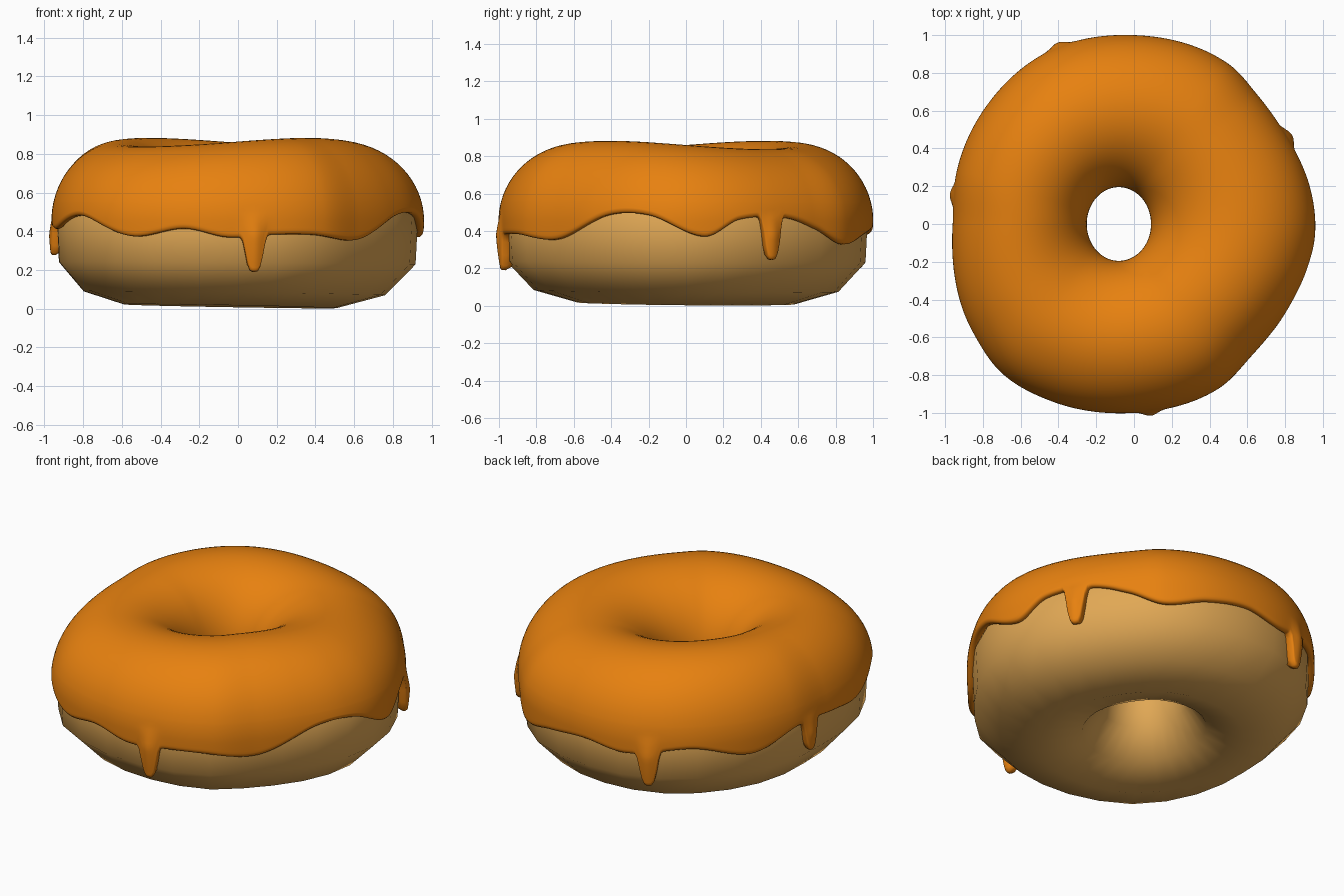
import bpy, bmesh
from math import sin, cos, pi, radians, sqrt, exp, asin

if "Cube" in bpy.data.objects:
    bpy.data.objects.remove(bpy.data.objects["Cube"])

# Periodic smooth curve through (degrees, value) pairs
def curve(pts):
    p = [(a - 360, v) for a, v in pts[-2:]] + pts + [(a + 360, v) for a, v in pts[:3]]
    def f(deg):
        deg %= 360
        for i in range(1, len(p) - 2):
            if p[i][0] <= deg < p[i + 1][0]:
                break
        (a0, v0), (a1, v1), (a2, v2), (a3, v3) = p[i - 1:i + 3]
        h = a2 - a1
        t = (deg - a1) / h
        m1, m2 = (v2 - v0) / (a2 - a0) * h, (v3 - v1) / (a3 - a1) * h
        return ((2*t**3 - 3*t*t + 1) * v1 + (t**3 - 2*t*t + t) * m1
                + (3*t*t - 2*t**3) * v2 + (t**3 - t*t) * m2)
    return f

# Outer outline of the ring, and height of the icing's wavy lower edge
outline = curve([(0, .96), (32, .935), (46, .945), (60, .985), (90, 1.0), (116, 1.02),
                 (142, 1.0), (163, .98), (180, .96), (214, 1.03), (229, 1.055),
                 (245, 1.035), (270, 1.0), (297, .98), (312, .935), (328, .93), (345, .95)])
edge = curve([(6, .37), (18, .46), (35, .47), (48, .41), (60, .33), (75, .38), (90, .41),
              (105, .38), (127, .43), (147, .36), (165, .45), (185, .43), (198, .41),
              (218, .48), (238, .37), (254, .41), (267, .365), (281, .38), (293, .38),
              (312, .355), (333, .48), (348, .48)])

# Drips: angle, bottom height, half-width in degrees
DRIPS = [(29.5, .25, 3.3), (113, .20, 3.0), (171, .27, 3.0), (275, .185, 2.9)]

def place(deg, u, z):
    """u runs from 0 at the hole to 1 at the outer outline."""
    a = radians(deg)
    hx, hy = -.08 + .17 * cos(a), .195 * sin(a)
    r = outline(deg)
    x, y = hx + u * (r * cos(a) - hx), hy + u * (r * sin(a) - hy)
    if z > .45:
        z -= .022 * sin(2 * a) * min(1, (z - .45) / .35)
    else:
        z -= (.01 * cos(a) + .005 * sin(a)) * min(1, (.45 - z) / .35)
    return x, y, z

def ring(name, segments, section, color):
    bm = bmesh.new()
    rows = []
    for i in range(segments):
        deg = 360 * i / segments
        rows.append([bm.verts.new(place(deg, u, z)) for u, z in section(deg)])
    n = len(rows[0])
    for i in range(segments):
        a, b = rows[i], rows[(i + 1) % segments]
        for j in range(n):
            k = (j + 1) % n
            bm.faces.new((a[j], b[j], b[k], a[k]))
    bmesh.ops.recalc_face_normals(bm, faces=bm.faces)
    for f in bm.faces:
        f.smooth = True
    me = bpy.data.meshes.new(name)
    bm.to_mesh(me)
    bm.free()
    mat = bpy.data.materials.new(name)
    mat.diffuse_color = color
    mat.use_nodes = True
    mat.node_tree.nodes["Principled BSDF"].inputs["Base Color"].default_value = mat.diffuse_color
    me.materials.append(mat)
    ob = bpy.data.objects.new(name, me)
    bpy.context.collection.objects.link(ob)
    return ob

# Dough: coarse ring with a flattened base
DOUGH = [(.03, .45), (.07, .25), (.21, .09), (.48, .013), (.77, .08), (.95, .235),
         (.965, .47), (.86, .66), (.71, .75), (.5, .79), (.29, .75), (.11, .64)]
ring("dough", 28, lambda deg: DOUGH, (.75, .39, .09, 1))

# Icing: domed shell whose outer side runs down to the wavy edge and drips
ZC, H = .455, .405

def icing_section(deg):
    ze, swell, low = edge(deg), 0, 0
    for a, bottom, w in DRIPS:
        d = (deg - a + 180) % 360 - 180
        g = exp(-(d / w) ** 4)
        ze += (bottom - ze) * g
        swell += .032 * exp(-(d / w) ** 2)
    def side(z):
        if z >= ZC:
            u = .5 + .5 * sqrt(1 - ((z - ZC) / H) ** 2)
        else:
            u = 1 - .03 * ((ZC - z) / .25) ** 2
        return u + swell * max(0, min(1, (.5 - z) / .12))
    ue = side(ze + .025)
    pts = [(ue - .075, ze + .02), (ue - .035, ze + .002), (ue - .014, ze + .003),
           (ue - .003, ze + .012)]
    z0, z1, n = ze + .025, .56, 14
    pts += [(side(z0 + (z1 - z0) * i / n), z0 + (z1 - z0) * i / n) for i in range(n)]
    p0, m = asin((z1 - ZC) / H), 32
    for i in range(m + 1):
        p = p0 + (pi - p0) * i / m
        pts.append((.5 + .5 * cos(p), ZC + H * sin(p)))
    # inner edge inside the hole
    pts += [(.002, .42), (.015, .405), (.06, .42)]
    # hidden underside
    pts += [(.13, .60), (.3, .72), (.5, .75), (.7, .72), (.85, .62)]
    return pts

ring("icing", 480, icing_section, (.8, .22, .005, 1))
